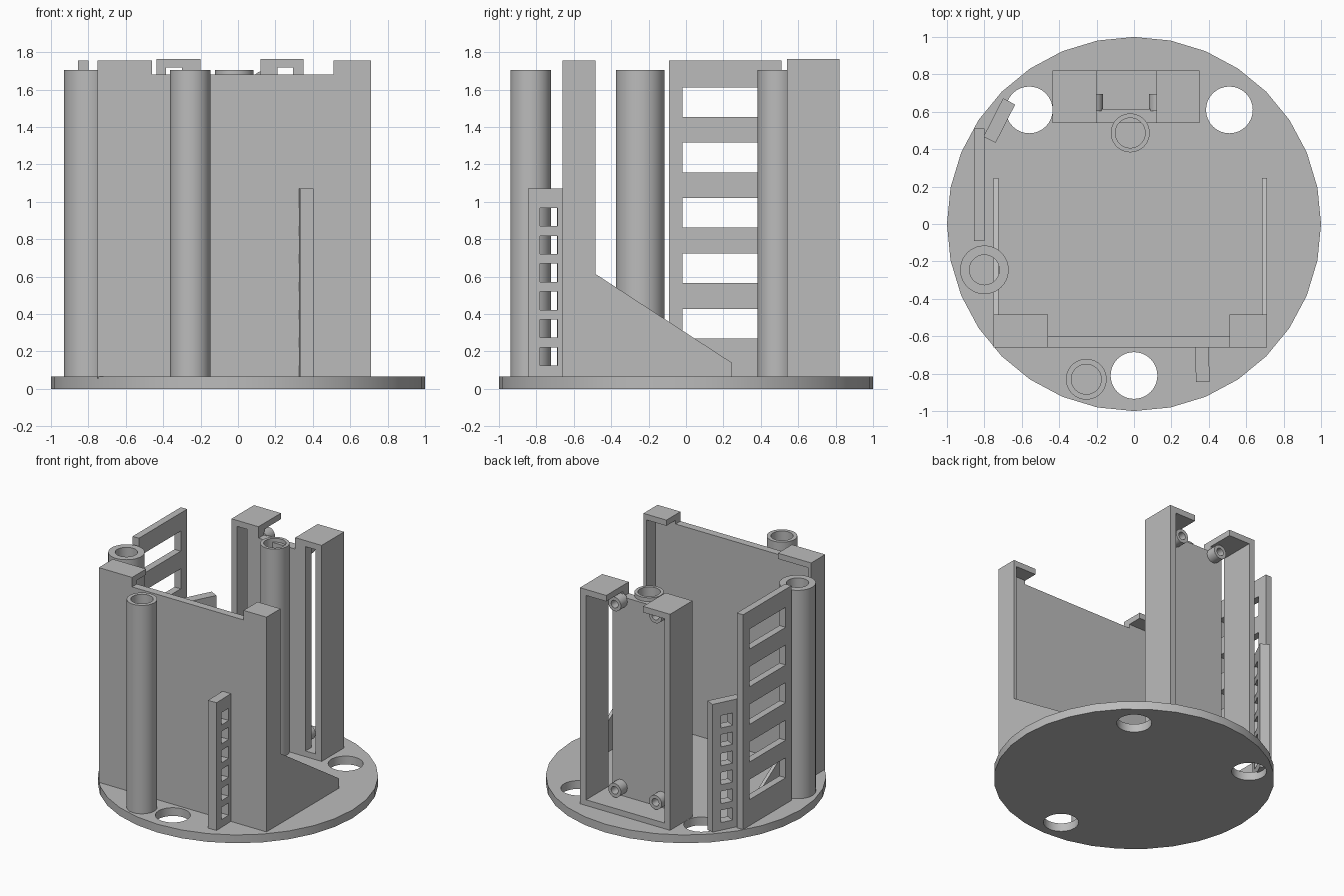
import bpy, bmesh, math
from mathutils import Vector, Matrix

cube = bpy.data.objects.get("Cube")
if cube:
    bpy.data.objects.remove(cube, do_unlink=True)

grey = bpy.data.materials.new("plain_grey")
grey.use_nodes = True
colour = (0.5, 0.5, 0.5, 1)
grey.diffuse_color = colour
grey.node_tree.nodes["Principled BSDF"].inputs["Base Color"].default_value = colour

FLOOR = 0.065    # top of the base plate
SUNK = 0.055     # parts sit slightly into the plate


def finish(name, bm, smooth=False):
    bmesh.ops.recalc_face_normals(bm, faces=bm.faces[:])
    mesh = bpy.data.meshes.new(name)
    bm.to_mesh(mesh)
    bm.free()
    mesh.materials.append(grey)
    obj = bpy.data.objects.new(name, mesh)
    bpy.context.collection.objects.link(obj)
    if smooth:
        shade(obj)
    return obj


def activate(obj):
    bpy.ops.object.select_all(action='DESELECT')
    obj.select_set(True)
    bpy.context.view_layer.objects.active = obj


def shade(obj):
    activate(obj)
    bpy.ops.object.shade_smooth_by_angle(angle=math.radians(30))


def add_box(bm, x, y, z):
    mid = Vector([(a + b) / 2 for a, b in (x, y, z)])
    size = [b - a for a, b in (x, y, z)]
    bmesh.ops.create_cube(bm, size=1, matrix=Matrix.Translation(mid) @ Matrix.Diagonal((*size, 1)))


def box(name, x, y, z):
    bm = bmesh.new()
    add_box(bm, x, y, z)
    return finish(name, bm)


def prism(name, outline, place, lo, hi):
    """Extrude a flat outline from lo to hi; place maps (u, v, depth) to xyz."""
    bm = bmesh.new()
    face = bm.faces.new([bm.verts.new(place(u, v, lo)) for u, v in outline])
    made = bmesh.ops.extrude_face_region(bm, geom=[face])["geom"]
    shift = Vector(place(0, 0, hi)) - Vector(place(0, 0, lo))
    bmesh.ops.translate(bm, vec=shift, verts=[v for v in made if isinstance(v, bmesh.types.BMVert)])
    return finish(name, bm)


def add_disc(bm, x, y, radius, lo, hi, sides):
    bmesh.ops.create_cone(bm, cap_ends=True, segments=sides, radius1=radius, radius2=radius,
                          depth=hi - lo, matrix=Matrix.Translation((x, y, (lo + hi) / 2)))


def cut(obj, bm):
    """Subtract the bmesh from the object and discard the cutter."""
    cutter = finish("cutter", bm)
    cutter.hide_render = True
    mod = obj.modifiers.new("cut", 'BOOLEAN')
    mod.operation, mod.solver, mod.object = 'DIFFERENCE', 'EXACT', cutter
    activate(obj)
    bpy.ops.object.modifier_apply(modifier=mod.name)
    bpy.data.objects.remove(cutter, do_unlink=True)


def tube(name, outer, inner, length, matrix, sides=40):
    """Hollow cylinder along its own z axis."""
    bm = bmesh.new()
    rings = []
    for r, z in ((outer, 0), (outer, length), (inner, length), (inner, 0)):
        rings.append([bm.verts.new((r * math.cos(2 * math.pi * i / sides),
                                    r * math.sin(2 * math.pi * i / sides), z)) for i in range(sides)])
    for k in range(4):
        a, b = rings[k], rings[(k + 1) % 4]
        for i in range(sides):
            j = (i + 1) % sides
            bm.faces.new((a[i], a[j], b[j], b[i]))
    bm.transform(matrix)
    return finish(name, bm, True)


# Round base plate with three holes
bm = bmesh.new()
add_disc(bm, 0, 0, 1, 0, FLOOR, 32)
base = finish("base_plate", bm)
bm = bmesh.new()
for hx, hy in ((-0.56, 0.61), (0.51, 0.61), (0, -0.81)):
    add_disc(bm, hx, hy, 0.125, -0.1, 0.2, 32)
cut(base, bm)
shade(base)

# Front wall, raised at both ends
WALL_L, WALL_R, NOTCH_L, NOTCH_R = -0.75, 0.71, -0.46, 0.51
TOP, LOW = 1.755, 1.68
prism("front_wall",
      [(WALL_L, SUNK), (WALL_R, SUNK), (WALL_R, TOP), (NOTCH_R, TOP),
       (NOTCH_R, LOW), (NOTCH_L, LOW), (NOTCH_L, TOP), (WALL_L, TOP)],
      lambda u, v, d: (u, d, v), -0.66, -0.60)

# Sloped side walls and corner caps
side = [(-0.66, SUNK), (0.245, SUNK), (0.245, 0.14), (-0.485, 0.615), (-0.485, TOP), (-0.66, TOP)]
for name, x0, x1, cap in (("right", WALL_L, WALL_L + 0.025, (WALL_L, NOTCH_L)),
                          ("left", WALL_R - 0.025, WALL_R, (NOTCH_R, WALL_R))):
    prism(name + "_side_wall", side, lambda u, v, d: (d, u, v), x0, x1)
    box(name + "_corner_cap", cap, (-0.66, -0.485), (1.71, TOP))

# Back frame: posts, caps, sill and centre panel
BACK = (0.54, 0.82)
for name, post, cap in (("right", (-0.435, -0.385), (-0.435, -0.2)),
                        ("left", (0.295, 0.35), (0.12, 0.35))):
    box(name + "_back_post", post, BACK, (SUNK, 1.765))
    box(name + "_back_cap", cap, BACK, (1.718, 1.765))
box("back_sill", (-0.435, 0.35), BACK, (SUNK, 0.11))
prism("back_panel",
      [(-0.3, SUNK), (0.21, SUNK), (0.21, 1.74), (0.12, 1.74),
       (0.12, 1.675), (-0.2, 1.675), (-0.2, 1.74), (-0.3, 1.74)],
      lambda u, v, d: (u, d, v), 0.54, 0.615)

# Hollow pegs on the back panel
for px in (-0.22, 0.135):
    for pz in (0.18, 1.645):
        tube("panel_peg", 0.055, 0.03, 0.09,
             Matrix.Translation((px, 0.605, pz)) @ Matrix.Rotation(-math.pi / 2, 4, 'X'), 24)

# Upright tubes
for name, tx, ty, r in (("side_tube", -0.80, -0.245, 0.13),
                        ("front_tube", -0.255, -0.83, 0.109),
                        ("back_tube", -0.02, 0.487, 0.104)):
    tube(name, r, 0.08, 1.705 - SUNK, Matrix.Translation((tx, ty, SUNK)))


def ladder(name, thick, length, height, window, bottoms, tall, centre, angle):
    """Upright slab pierced by a column of windows."""
    obj = box(name, (-thick / 2, thick / 2), (-length / 2, length / 2), (SUNK, height))
    bm = bmesh.new()
    for z in bottoms:
        add_box(bm, (-1, 1), window, (z, z + tall))
    cut(obj, bm)
    obj.data.transform(Matrix.Translation((*centre, 0)) @ Matrix.Rotation(math.radians(angle), 4, 'Z'))


# Tall ladder and two short ladders
ladder("tall_ladder", 0.055, 0.6, TOP, (-0.23, 0.22),
       [0.27 + 0.296 * i for i in range(5)], 0.158, (-0.827, 0.21), 0)
short_steps = [0.125 + 0.149 * i for i in range(6)]
ladder("front_short_ladder", 0.073, 0.23, 1.07, (-0.052, 0.042), short_steps, 0.097, (0.365, -0.73), 1.5)
ladder("back_short_ladder", 0.073, 0.23, 1.07, (-0.047, 0.047), short_steps, 0.097, (-0.72, 0.553), -27)
